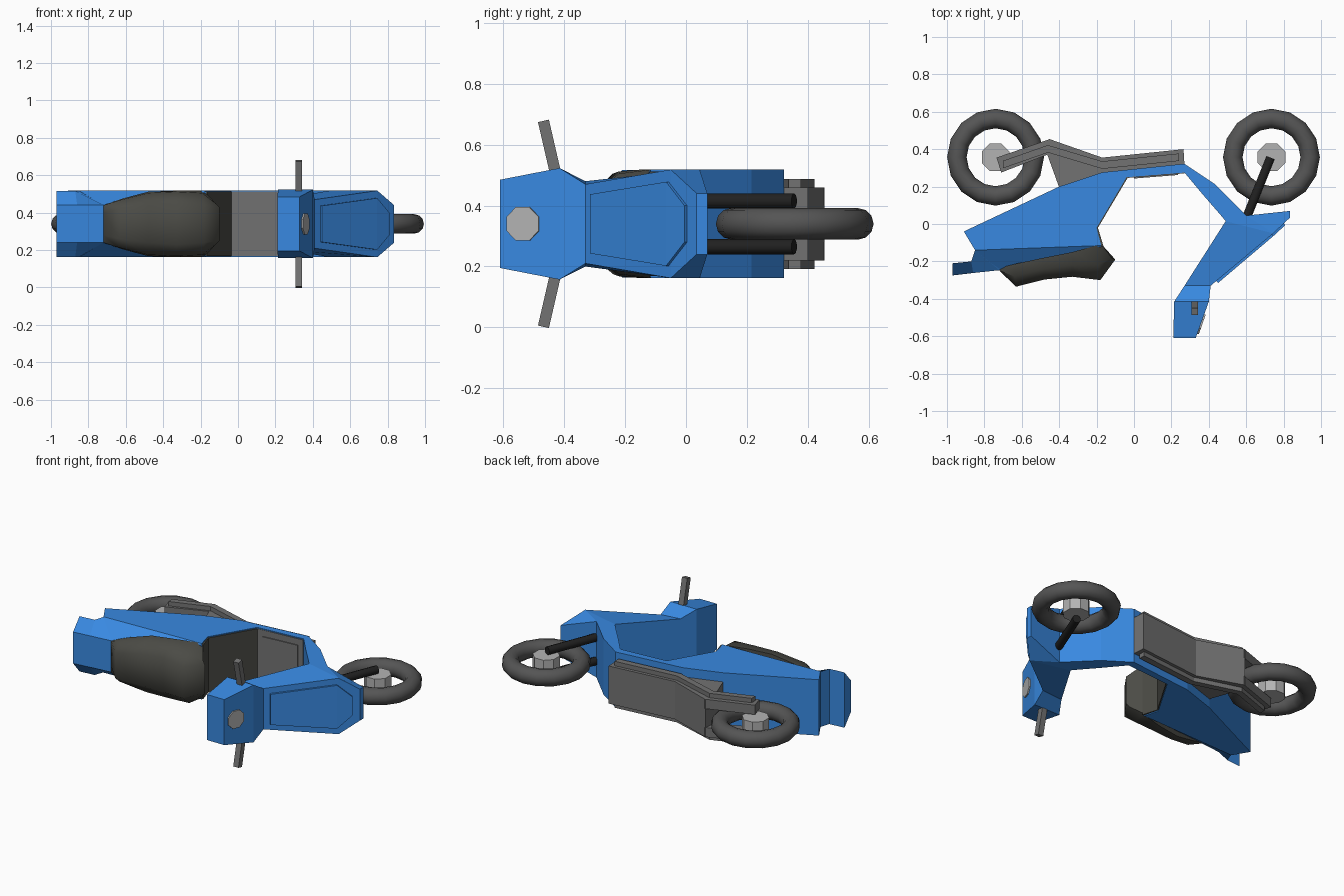
import bpy, bmesh, math
from mathutils import Vector

if "Cube" in bpy.data.objects:
    bpy.data.objects.remove(bpy.data.objects["Cube"])

Z = 0.34  # the scooter lies on its side; this is its symmetry plane


def material(name, rgb):
    m = bpy.data.materials.new(name)
    m.diffuse_color = (*rgb, 1)
    m.use_nodes = True
    m.node_tree.nodes["Principled BSDF"].inputs["Base Color"].default_value = m.diffuse_color
    return m


BLUE = material("blue", (0.04, 0.25, 0.75))
DARK = material("dark", (0.07, 0.07, 0.06))
RUBBER = material("rubber", (0.09, 0.09, 0.09))
BLACK = material("black", (0.015, 0.015, 0.015))
GREY = material("grey", (0.17, 0.17, 0.17))
SILVER = material("silver", (0.45, 0.45, 0.45))


def finish(name, bm, mat, smooth=None):
    bmesh.ops.recalc_face_normals(bm, faces=bm.faces)
    me = bpy.data.meshes.new(name)
    bm.to_mesh(me)
    bm.free()
    me.materials.append(mat)
    ob = bpy.data.objects.new(name, me)
    bpy.context.collection.objects.link(ob)
    if smooth:
        bpy.context.view_layer.objects.active = ob
        ob.select_set(True)
        bpy.ops.object.shade_smooth_by_angle(angle=math.radians(smooth))
        ob.select_set(False)
    return ob


def loft(name, sections, mat, side=1, smooth=None):
    """Bridge sections of (x, y, outer[, inner]) points; inner defaults to -outer."""
    bm = bmesh.new()
    rings = []
    for sec in sections:
        a = [bm.verts.new((p[0], p[1], Z + side * p[2])) for p in sec]
        b = [bm.verts.new((p[0], p[1], Z + side * (p[3] if len(p) > 3 else -p[2]))) for p in reversed(sec)]
        rings.append(a + b)
    n = len(rings[0])
    for r, q in zip(rings, rings[1:]):
        for i in range(n):
            j = (i + 1) % n
            bm.faces.new((r[i], r[j], q[j], q[i]))
    bm.faces.new(rings[0])
    bm.faces.new(rings[-1])
    return finish(name, bm, mat, smooth)


def rod(name, a, b, r, n, mat, smooth=None, turn=0):
    a, b = Vector(a), Vector(b)
    bm = bmesh.new()
    bmesh.ops.create_cone(bm, cap_ends=True, segments=n, radius1=r, radius2=r, depth=(b - a).length)
    ob = finish(name, bm, mat, smooth)
    q = (b - a).to_track_quat('Z', 'Y')
    ob.rotation_mode = 'QUATERNION'
    from mathutils import Quaternion
    ob.rotation_quaternion = q @ Quaternion((0, 0, 1), turn)
    ob.location = (a + b) / 2
    return ob


# wheels
for tag, x in (("rear", -0.74), ("front", 0.735)):
    bpy.ops.mesh.primitive_torus_add(major_segments=16, minor_segments=12, major_radius=0.207,
                                     minor_radius=0.052, location=(x, 0.357, Z))
    tyre = bpy.context.object
    tyre.name = tag + "_tyre"
    tyre.data.materials.append(RUBBER)
    bpy.ops.object.shade_smooth_by_angle(angle=math.radians(50))
    tyre.select_set(False)
    rod(tag + "_hub", (x, 0.357, Z - 0.05), (x, 0.357, Z + 0.05), 0.08, 8, SILVER, turn=math.pi / 8)

# head, leg shield and floor as one continuous shell
loft("shield_and_floor", [
    [(.33, -.61, .145), (.21, -.61, .145)],
    [(.40, -.415, .183), (.215, -.415, .183)],
    [(.41, -.33, .13), (.27, -.33, .14)],
    [(.745, -.05, .178), (.49, .015, .178)],
    [(.60, .045, .178), (.47, .04, .178)],
    [(.43, .215, .178), (.37, .155, .178)],
    [(.27, .322, .178), (.27, .275, .178)],
    [(-.17, .276, .178), (-.04, .25, .178)]], BLUE)

# beak under the shield
loft("front_beak", [[(.745, -.05, .178), (.60, .045, .178)],
                    [(.835, .035, .1), (.835, .07, .1)]], BLUE)

# raised panel on the shield front
N = Vector((.67, -.74)) * .014
panel = [(.44, -.305, .097), (.735, -.055, .138), (.80, .005, .06)]
loft("shield_panel", [[(x + N.x, y + N.y, h), (x - N.x, y - N.y, h)] for x, y, h in panel], BLUE)

# headlamp and handlebars
rod("headlamp", (.345, -.53, Z), (.365, -.537, Z), .06, 8, SILVER, turn=math.pi / 8)
for s in (1, -1):
    rod("handlebar", (.325, -.42, Z + s * .13), (.325, -.468, Z + s * .338), .026, 4, GREY, turn=math.pi / 4)

# front fork
for s in (1, -1):
    rod("fork_leg", (.73, .355, Z + s * .075), (.58, -.02, Z + s * .075), .025, 10, BLACK, 40)

# rear body and tail
loft("rear_body", [
    [(-.04, .25, .178), (-.17, .276, .178)],
    [(-.20, -.02, .178), (-.40, .20, .178)],
    [(-.19, -.06, .178), (-.91, -.04, .178)],
    [(-.175, -.115, .178), (-.85, -.14, .178)],
    [(-.17, -.12, .17), (-.72, -.245, .10)]], BLUE)
loft("tail", [
    [(-.66, -.23, .1), (-.78, -.12, .176)],
    [(-.72, -.247, .1), (-.85, -.14, .176)],
    [(-.86, -.262, .1), (-.87, -.20, .176)],
    [(-.97, -.275, .1), (-.97, -.21, .176)]], BLUE)

# seat
loft("seat", [
    [(-.72, -.235, .10), (-.72, -.248, .10), (-.72, -.25, .06)],
    [(-.62, -.21, .135), (-.64, -.28, .125), (-.63, -.335, .08)],
    [(-.48, -.18, .172), (-.48, -.24, .165), (-.48, -.297, .1)],
    [(-.33, -.15, .178), (-.33, -.22, .172), (-.33, -.282, .11)],
    [(-.20, -.115, .178), (-.19, -.22, .165), (-.18, -.30, .10)],
    [(-.17, -.112, .165), (-.12, -.18, .11), (-.10, -.19, .09)]], DARK, smooth=50)

# column front and floor mat
loft("column_front", [
    [(-.163, -.12, .172), (-.18, -.12, .172)],
    [(-.193, -.02, .172), (-.21, -.02, .172)],
    [(-.035, .245, .172), (-.05, .255, .172)]], DARK)
for name, x0, x1, lift, h in (("floor_mat", -.04, .27, .004, .172), ("floor_inset", 0, .235, .01, .132)):
    loft(name, [[(x, .25 + (x + .04) * .08 - lift, h), (x, .27 + (x + .04) * .08, h)]
                for x in (x0, x1)], GREY)

# engine tray, swing arms and raised side strips
loft("engine_tray", [
    [(.265, .40, .12), (.267, .36, .12), (.27, .32, .12)],
    [(-.17, .355, .12), (-.17, .315, .12), (-.17, .27, .12)],
    [(-.455, .455, .12), (-.465, .375, .12), (-.40, .195, .12)]], GREY)
for s in (1, -1):
    loft("swing_arm", [
        [(-.45, .454, .12, .06), (-.46, .372, .12, .06)],
        [(-.735, .355, .12, .06), (-.71, .275, .12, .06)]], GREY, s)
    loft("side_strip", [[(x, y + .02, .148, .1), (x, y - .02, .148, .1)] for x, y in
                        ((-.70, .318), (-.46, .402), (-.17, .315), (.24, .357))], GREY, s)
